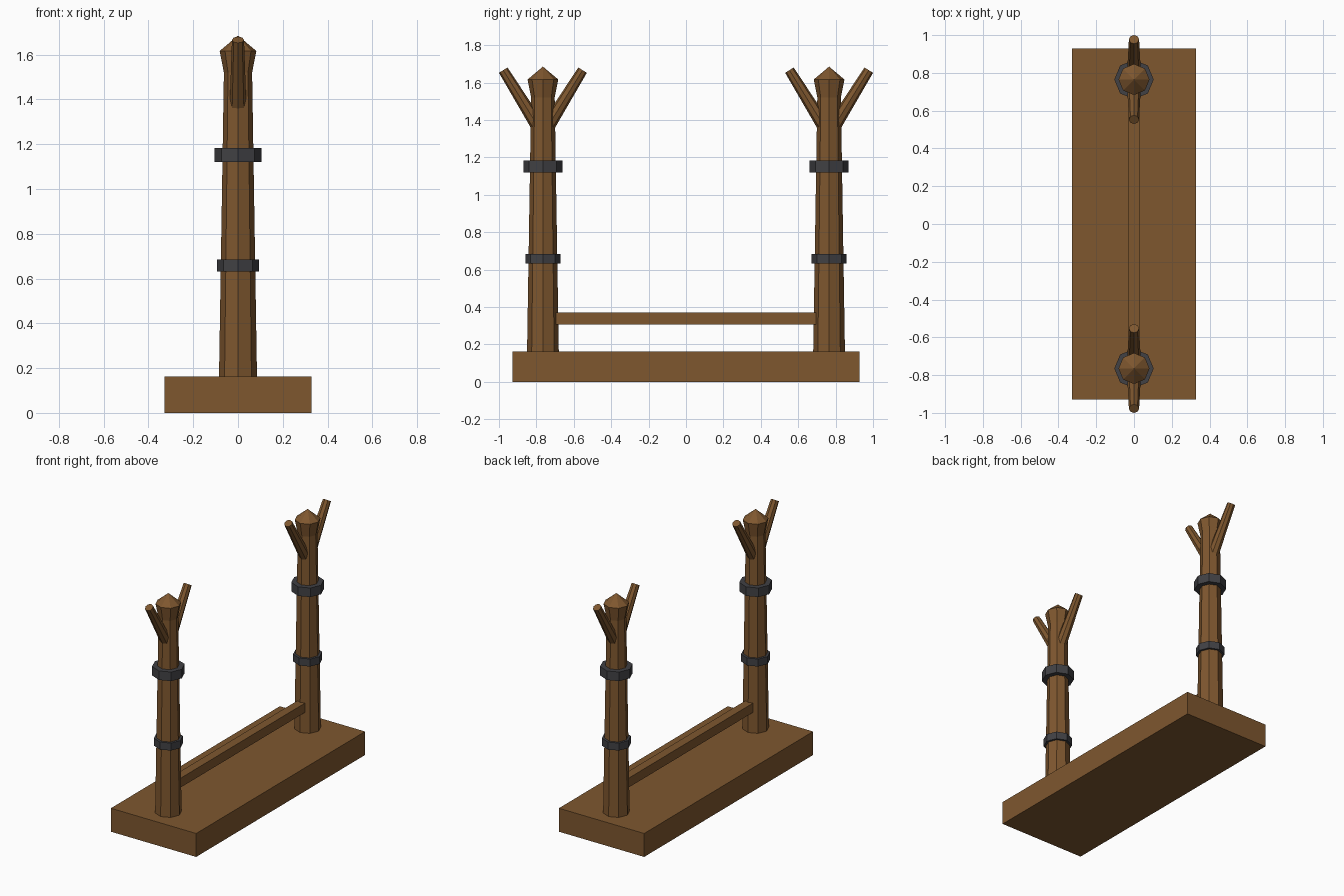
import bpy, bmesh, math
from mathutils import Vector

cube = bpy.data.objects.get("Cube")
if cube:
    bpy.data.objects.remove(cube, do_unlink=True)


def make_material(name, color):
    mat = bpy.data.materials.new(name)
    mat.use_nodes = True
    mat.diffuse_color = (*color, 1)
    mat.node_tree.nodes["Principled BSDF"].inputs["Base Color"].default_value = (*color, 1)
    return mat


wood = make_material("brown wood", (0.21, 0.095, 0.028))
iron = make_material("dark iron", (0.052, 0.052, 0.058))


def add_object(name, bm, mat):
    bmesh.ops.recalc_face_normals(bm, faces=bm.faces)
    mesh = bpy.data.meshes.new(name)
    bm.to_mesh(mesh)
    bm.free()
    mesh.materials.append(mat)
    obj = bpy.data.objects.new(name, mesh)
    bpy.context.collection.objects.link(obj)
    return obj


def box(name, size, center, mat):
    bm = bmesh.new()
    bmesh.ops.create_cube(bm, size=1)
    bmesh.ops.scale(bm, vec=size, verts=bm.verts)
    bmesh.ops.translate(bm, vec=center, verts=bm.verts)
    return add_object(name, bm, mat)


def turned(name, profile, mat, sides=8):
    """Stack polygon rings from (radius, height) pairs; zero radius is a tip."""
    bm = bmesh.new()
    rings = []
    for r, z in profile:
        if r == 0:
            rings.append([bm.verts.new((0, 0, z))] * sides)
        else:
            angles = [math.tau * i / sides for i in range(sides)]
            rings.append([bm.verts.new((r * math.cos(a), r * math.sin(a), z)) for a in angles])
    for low, high in zip(rings, rings[1:]):
        for i in range(sides):
            j = (i + 1) % sides
            corners = [low[i], low[j], high[j], high[i]]
            bm.faces.new(list(dict.fromkeys(corners)))
    for ring in (rings[0], rings[-1]):
        if len(set(ring)) > 2:
            bm.faces.new(ring)
    return add_object(name, bm, mat)


# Base plank and the low rail between the posts
box("base", (0.656, 1.856, 0.163), (0, 0, 0.0815), wood)
box("rail", (0.06, 1.40, 0.065), (0, 0, 0.338), wood)

# Two posts, each with a flared pointed head, iron bands and a forked pair of prongs
for end, side in (("front", -1), ("back", 1)):
    spot = Vector((0, side * 0.765, 0))
    post = turned(end + "_post", [(0.085, 0.15), (0.063, 1.52), (0.082, 1.616), (0, 1.685)], wood)
    post.location = spot

    for level, radius, low, high in (("lower", 0.093, 0.632, 0.684), ("upper", 0.104, 1.12, 1.183)):
        band = turned(f"{end}_{level}_band", [(radius, low), (radius, high)], iron)
        band.location = spot

    for way, lean in (("outer", side), ("inner", -side)):
        root = Vector((0, lean * 0.03, 1.372))
        tip = Vector((0, lean * 0.212, 1.666))
        axis = tip - root
        prong = turned(f"{end}_{way}_prong", [(0.037, 0), (0.027, axis.length)], wood)
        prong.rotation_euler = (-math.atan2(axis.y, axis.z), 0, 0)
        prong.location = spot + root
